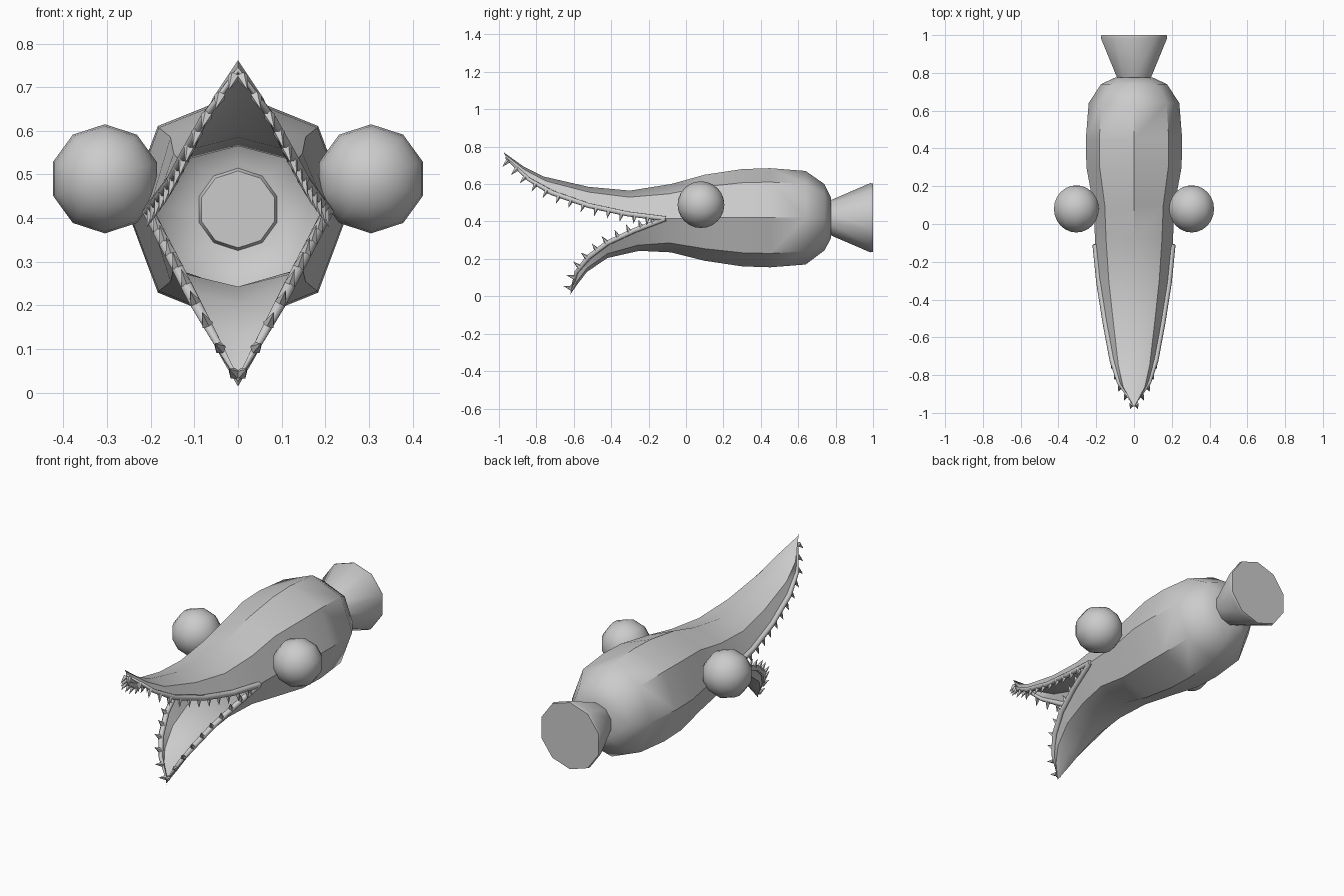
import bpy, bmesh, math
from mathutils import Vector, Matrix

if "Cube" in bpy.data.objects:
    bpy.data.objects.remove(bpy.data.objects["Cube"])

# Rows: ridge y, ridge z, lip y, lip z, half width (tip first)
UPPER = [(-.975, .77, -.96, .74, 0), (-.87, .695, -.84, .625, .08),
         (-.76, .64, -.72, .555, .115), (-.52, .585, -.52, .485, .152),
         (-.30, .565, -.31, .44, .185), (-.08, .60, -.11, .415, .205)]
LOWER = [(-.62, .008, -.612, .03, 0), (-.58, .065, -.585, .13, .056),
         (-.53, .13, -.52, .21, .10), (-.42, .205, -.42, .285, .138),
         (-.25, .243, -.28, .35, .172), (-.08, .235, -.11, .415, .205)]
# Body rows: y, top z, bottom z, half width
BODY = [(.10, .65, .19, .215), (.30, .68, .16, .252), (.45, .685, .155, .255),
        (.64, .67, .17, .24), (.74, .60, .245, .175), (.775, .53, .31, .10)]


def finish(bm, name, angle=40):
    bmesh.ops.recalc_face_normals(bm, faces=bm.faces)
    me = bpy.data.meshes.new(name)
    bm.to_mesh(me)
    bm.free()
    ob = bpy.data.objects.new(name, me)
    bpy.context.collection.objects.link(ob)
    bpy.ops.object.select_all(action='DESELECT')
    ob.select_set(True)
    bpy.context.view_layer.objects.active = ob
    bpy.ops.object.shade_smooth_by_angle(angle=math.radians(angle))
    return ob


def half_section(yr, zr, yl, zl, w):
    k = .72
    mid = (yl + (yr - yl) * k, zl + (zr - zl) * k)
    return [(-w, yl, zl), (-w * k, *mid), (0, yr, zr), (w * k, *mid), (w, yl, zl)]


# Hollow body with gaping jaws, eight-sided
bm = bmesh.new()
for jaw, zi in ((UPPER, 1), (LOWER, 2)):
    rows = jaw + [(b[0], b[zi], b[0], .42, b[3]) for b in BODY]
    grid = [[bm.verts.new(p) for p in half_section(*r)] for r in rows]
    for a, b in zip(grid, grid[1:]):
        for i in range(4):
            bm.faces.new((a[i], a[i + 1], b[i + 1], b[i]))
    bm.faces.new(grid[-1])
bmesh.ops.remove_doubles(bm, verts=bm.verts, dist=.0005)
bmesh.ops.dissolve_degenerate(bm, edges=bm.edges, dist=.0001)
finish(bm, "body")


# Lips: tapered tubes following the jaw rims
def lip(name, jaw):
    side = [Vector((r[4], r[2], r[3])) for r in jaw]
    path = [Vector((-p.x, p.y, p.z)) for p in reversed(side)] + side[1:]
    cu = bpy.data.curves.new(name, 'CURVE')
    cu.dimensions = '3D'
    cu.bevel_depth = .015
    cu.bevel_resolution = 1
    cu.use_fill_caps = True
    sp = cu.splines.new('POLY')
    sp.points.add(len(path) - 1)
    n = len(side) - 1
    for i, p in enumerate(path):
        sp.points[i].co = (*p, 1)
        sp.points[i].radius = .45 + .55 * min(1, abs(i - n) / 2)
    ob = bpy.data.objects.new(name, cu)
    bpy.context.collection.objects.link(ob)
    return side


# Teeth: small spikes square to the rim
def teeth(name, side, count, sign):
    seg = [(b - a).length for a, b in zip(side, side[1:])]
    total = sum(seg)
    bm = bmesh.new()
    for k in range(count):
        d = total * (.02 + .88 * k / (count - 1))
        i = 0
        while d > seg[i]:
            d -= seg[i]
            i += 1
        p = side[i].lerp(side[i + 1], d / seg[i])
        t = (side[i + 1] - side[i]).normalized()
        for s in (-1, 1):
            out = Vector((.25 * s, -t.z * sign, t.y * sign)).normalized()
            at = Vector((p.x * s, p.y, p.z)) + out * .028
            m = Matrix.Translation(at) @ out.to_track_quat('Z', 'Y').to_matrix().to_4x4()
            bmesh.ops.create_cone(bm, cap_ends=True, segments=5, radius1=.014,
                                  radius2=0, depth=.045, matrix=m)
    finish(bm, name, 30)


teeth("upper_teeth", lip("upper_lip", UPPER), 13, -1)
teeth("lower_teeth", lip("lower_lip", LOWER), 10, 1)

# Eyes: ten-sided spheres on either side of the head
for s, name in ((-1, "eye_left"), (1, "eye_right")):
    bm = bmesh.new()
    m = Matrix.Translation((.305 * s, .08, .49)) @ Matrix.Rotation(math.pi / 2, 4, 'X')
    bmesh.ops.create_uvsphere(bm, u_segments=10, v_segments=12, radius=.125, matrix=m)
    finish(bm, name, 50)

# Tail: flared ten-sided cone with a short rim
bm = bmesh.new()
rings = []
for y, r in ((.76, .088), (.985, .185), (1.0, .182)):
    rings.append([bm.verts.new((r * math.sin(i * math.tau / 10), y,
                                .42 + r * math.cos(i * math.tau / 10))) for i in range(10)])
for a, b in zip(rings, rings[1:]):
    for i in range(10):
        j = (i + 1) % 10
        bm.faces.new((a[i], a[j], b[j], b[i]))
bm.faces.new(rings[0])
bm.faces.new(rings[-1])
finish(bm, "tail")
